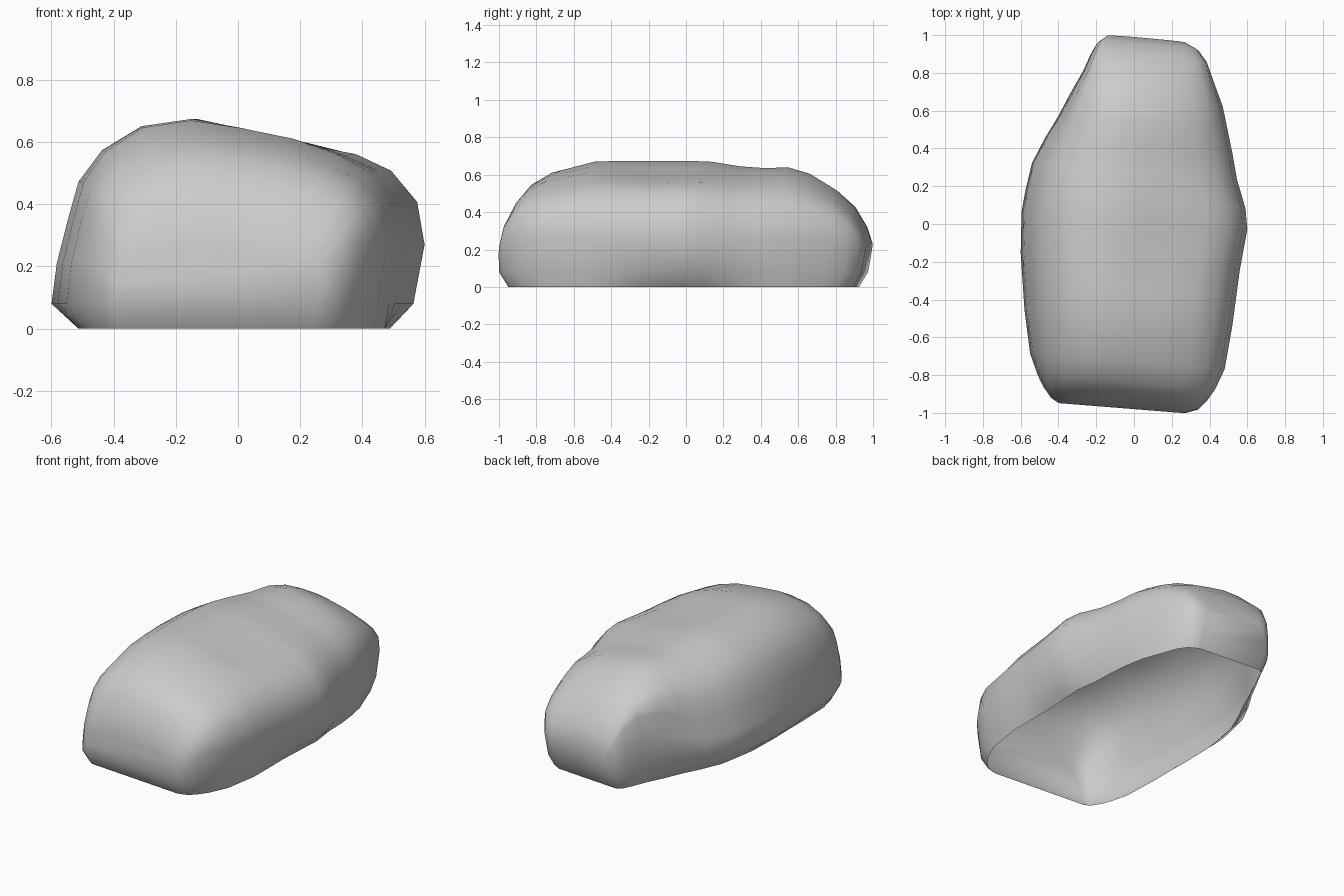
import bpy, bmesh
from math import exp

cube = bpy.data.objects.get("Cube")
if cube:
    bpy.data.objects.remove(cube, do_unlink=True)

stone = bpy.data.materials.new("stone_grey")
stone.use_nodes = True
colour = (0.6, 0.6, 0.6, 1)
stone.diffuse_color = colour
stone.node_tree.nodes["Principled BSDF"].inputs["Base Color"].default_value = colour

# Stations along the boulder: y, left x, right x, crest height
STATIONS = [
    (-0.98, -0.40, 0.27, 0.25), (-0.955, -0.44, 0.34, 0.36),
    (-0.90, -0.48, 0.39, 0.47), (-0.84, -0.51, 0.43, 0.545),
    (-0.73, -0.55, 0.48, 0.61), (-0.50, -0.58, 0.52, 0.67),
    (-0.35, -0.59, 0.54, 0.675), (-0.20, -0.60, 0.56, 0.675),
    (0.02, -0.595, 0.60, 0.675), (0.13, -0.575, 0.59, 0.67),
    (0.28, -0.54, 0.545, 0.645), (0.42, -0.47, 0.52, 0.635),
    (0.54, -0.40, 0.495, 0.64), (0.66, -0.34, 0.47, 0.605),
    (0.80, -0.27, 0.42, 0.52), (0.90, -0.23, 0.385, 0.43),
    (0.96, -0.20, 0.34, 0.33), (0.99, -0.16, 0.28, 0.24),
]
# Lopsided section: across (-1 to 1), height (0 to 1 above the lower rim)
SECTION = [
    (-1, 0), (-0.97, 0.22), (-0.91, 0.45), (-0.85, 0.66), (-0.72, 0.83),
    (-0.50, 0.96), (-0.22, 1), (0.08, 0.96), (0.37, 0.91), (0.63, 0.82),
    (0.82, 0.72), (0.96, 0.55), (1, 0.32), (0.94, 0),
]
RIM = 0.08


def ramp(value, start, end):
    return min(1, max(0, (value - start) / (end - start)))


def ring(bm, y, left, right, crest):
    """One cross-section, with the undercut foot at both ends."""
    mid, half = (left + right) / 2, (right - left) / 2
    end = ramp(abs(y), 0.65, 1)
    points = []
    for u, t in SECTION:
        # Ends are squarer, most of all along the back left edge
        square = 0.5 * end
        if u < 0 and y > 0:
            square = 0.8 * ramp(y, 0.45, 0.85)
        t += square * (1 - t) * min(1, t * 2)
        x = mid + half * u
        # Shallow hollow on top, and a back wall that tucks in below
        hollow = 0.04 * exp(-(x - 0.18) ** 2 / 0.03 - (y + 0.1) ** 2 / 0.08) * ramp(t, 0.6, 0.9)
        tuck = 0.03 * end * (1 - t) if y > 0 else 0
        points.append((x, y - 0.08 * x - tuck, RIM + (crest - RIM) * t - hollow))
    (xl, yl, _), (xr, yr, _) = points[0], points[-1]
    foot_l = (xl * (0.85 + 0.12 * y * y), yl * 0.95, 0)
    foot_r = (xr * (0.85 + 0.12 * min(1, abs(y) * 2)), yr * 0.95, 0)
    return [bm.verts.new(p) for p in [foot_l, *points, foot_r]]


# Open-bottomed shell lofted through the sections
bm = bmesh.new()
rings = [ring(bm, *s) for s in STATIONS]
for a, b in zip(rings, rings[1:]):
    for i in range(len(a) - 1):
        bm.faces.new((a[i], a[i + 1], b[i + 1], b[i]))

# End walls and their undercut lips
for r in (rings[0], rings[-1]):
    bm.faces.new(r[1:-1])
    bm.faces.new((r[0], r[1], r[-2], r[-1]))

bmesh.ops.recalc_face_normals(bm, faces=bm.faces)
if sum(f.normal.z * f.calc_area() for f in bm.faces) < 0:
    bmesh.ops.reverse_faces(bm, faces=bm.faces)
for f in bm.faces:
    f.smooth = True

mesh = bpy.data.meshes.new("boulder")
bm.to_mesh(mesh)
bm.free()
mesh.materials.append(stone)
boulder = bpy.data.objects.new("boulder", mesh)
bpy.context.collection.objects.link(boulder)
